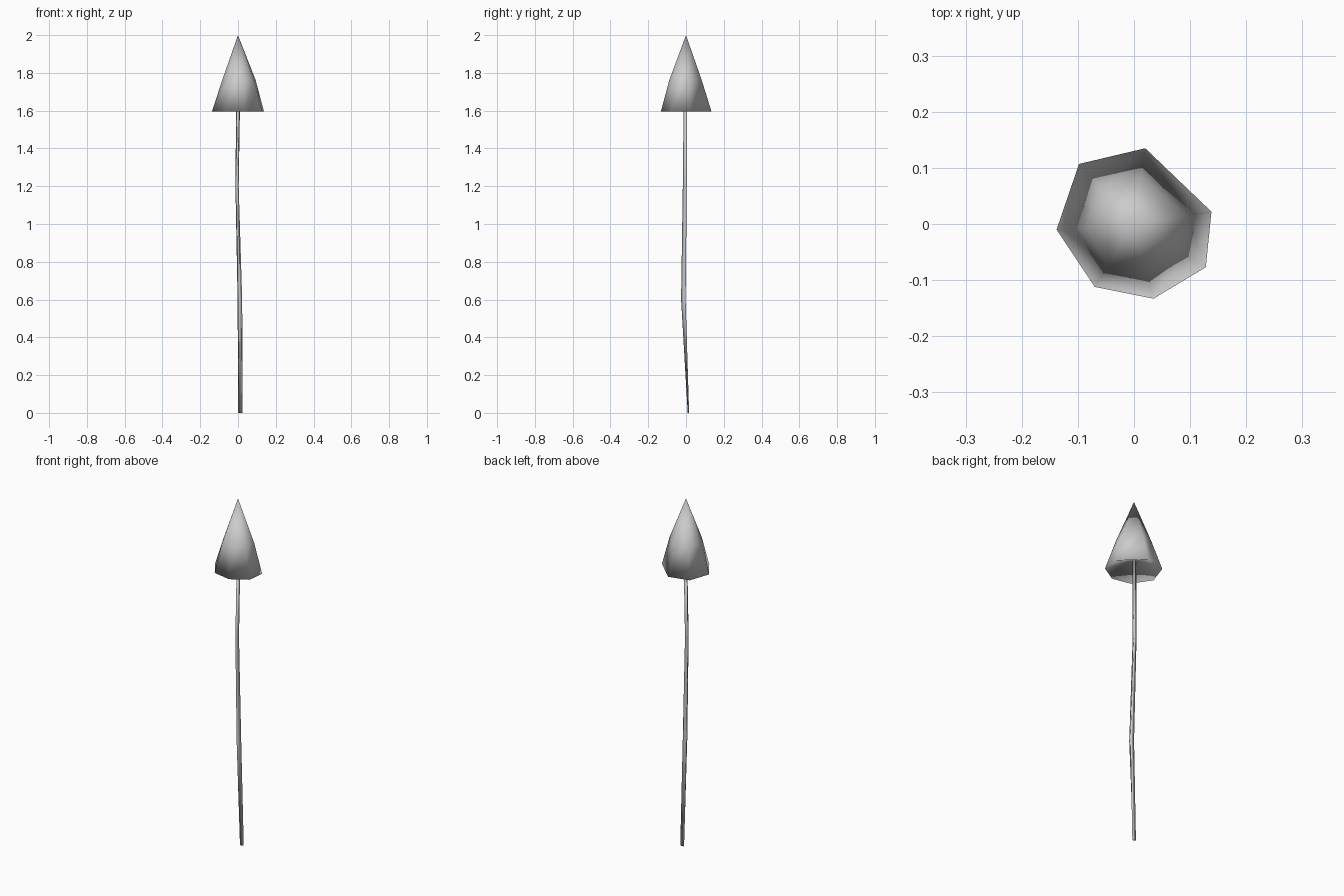
import bpy, bmesh
from math import cos, sin, pi

if "Cube" in bpy.data.objects:
    bpy.data.objects.remove(bpy.data.objects["Cube"])


def loft(name, rings, top, bottom):
    """Skin a stack of equal-sided rings, closing each end with a fan to a point."""
    bm = bmesh.new()
    rows = [[bm.verts.new(p) for p in ring] for ring in rings]
    n = len(rows[0])
    for a, b in zip(rows, rows[1:]):
        for i in range(n):
            j = (i + 1) % n
            bm.faces.new((a[i], a[j], b[j], b[i]))
    for row, point in ((rows[0], bottom), (rows[-1], top)):
        tip = bm.verts.new(point)
        for i in range(n):
            bm.faces.new((row[i], row[(i + 1) % n], tip))
    bmesh.ops.recalc_face_normals(bm, faces=bm.faces)
    mesh = bpy.data.meshes.new(name)
    bm.to_mesh(mesh)
    bm.free()
    for poly in mesh.polygons:
        poly.use_smooth = True
    obj = bpy.data.objects.new(name, mesh)
    bpy.context.collection.objects.link(obj)
    return obj


# pointed crown: irregular seven-sided rim, slight bulge at mid height, hollow underside
rim = [(0.138, 0.022), (0.02, 0.135), (-0.098, 0.107), (-0.138, -0.01),
       (-0.07, -0.112), (0.035, -0.133), (0.128, -0.077)]
bulge = [0.68, 0.62, 0.62, 0.61, 0.68, 0.67, 0.63]
base = [(x, y, 1.595) for x, y in rim]
mid = [(x * f, y * f, 1.76) for (x, y), f in zip(rim, bulge)]
loft("crown", [base, mid], (0, 0, 2.0), (0, 0, 1.655))

# thin bent three-sided stem: centre x, centre y, height, half widths
path = [(0.013, 0.014, 0.0, 0.014, 0.005),
        (0.010, -0.010, 0.6, 0.014, 0.016),
        (-0.005, -0.003, 1.2, 0.010, 0.014),
        (0.001, 0.0, 1.68, 0.012, 0.012)]
rings = [[(x + rx * cos(2 * pi * k / 3 + pi / 6), y + ry * sin(2 * pi * k / 3 + pi / 6), z)
          for k in range(3)] for x, y, z, rx, ry in path]
loft("stem", rings, (0.001, 0, 1.68), (0.013, 0.014, 0))
